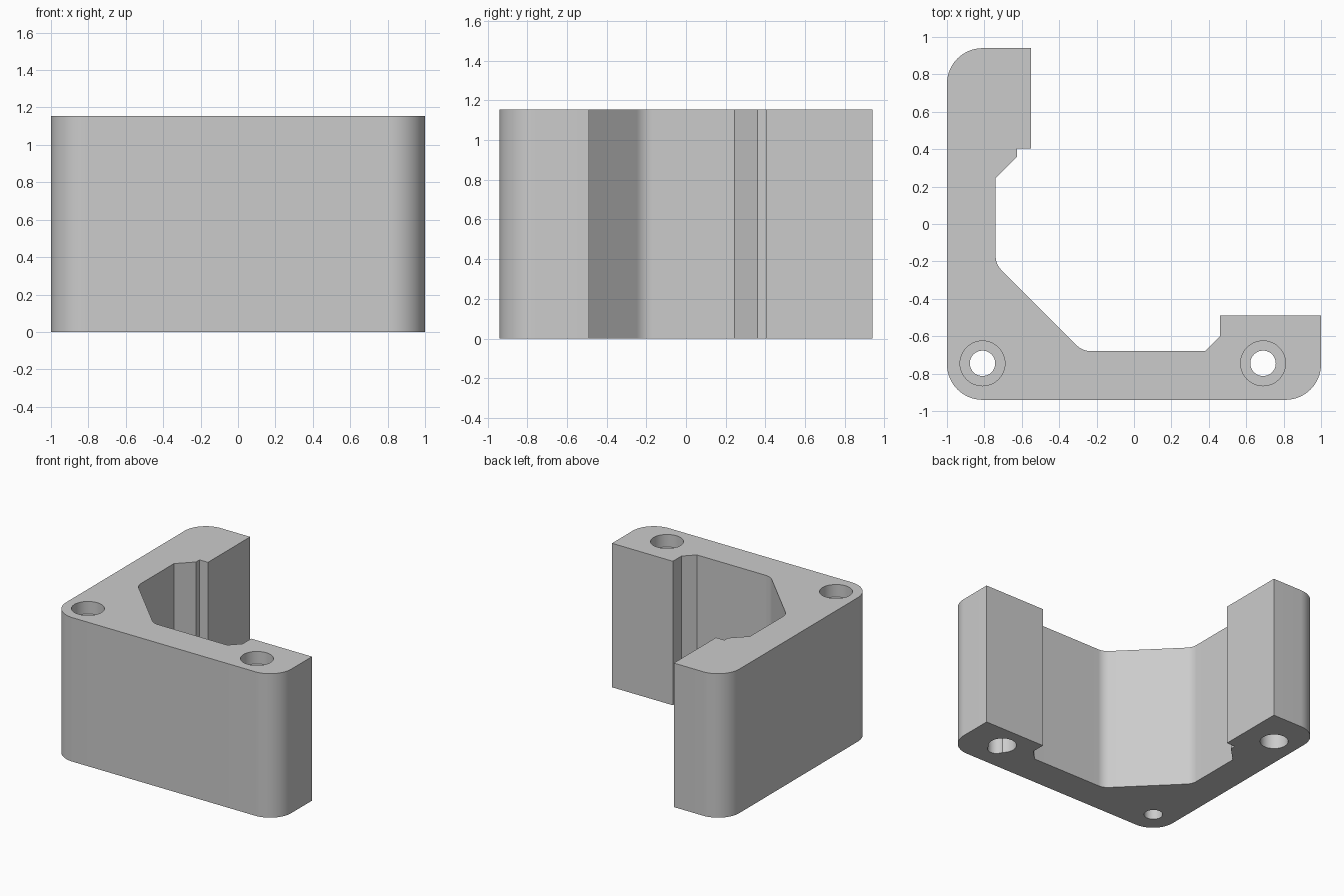
import bpy, bmesh, math
from mathutils import Vector

cube = bpy.data.objects.get("Cube")
if cube:
    bpy.data.objects.remove(cube, do_unlink=True)

HEIGHT = 1.155

gray = bpy.data.materials.new("plain gray")
gray.use_nodes = True
color = (0.6, 0.6, 0.6, 1)
gray.diffuse_color = color
gray.node_tree.nodes["Principled BSDF"].inputs["Base Color"].default_value = color

# Corner bracket profile: x, y, fillet radius
OUTLINE = [
    (-1, 0.94, 0.19), (-1, -0.94, 0.19), (1, -0.94, 0.19),
    (1, -0.49, 0), (0.46, -0.49, 0), (0.46, -0.6, 0), (0.38, -0.68, 0),
    (-0.275, -0.68, 0.11), (-0.74, -0.215, 0.11),
    (-0.74, 0.245, 0), (-0.625, 0.36, 0), (-0.625, 0.405, 0),
    (-0.55, 0.405, 0), (-0.55, 0.94, 0),
]


def fillet(before, corner, after, radius, steps):
    """Points of the arc that rounds one corner of the profile."""
    a, b = (before - corner).normalized(), (after - corner).normalized()
    half = a.angle(b) / 2
    center = corner + (a + b).normalized() * radius / math.sin(half)
    start = (corner + a * radius / math.tan(half) - center).normalized()
    end = (corner + b * radius / math.tan(half) - center).normalized()
    return [center + radius * start.slerp(end, i / steps) for i in range(steps + 1)]


def rounded(outline):
    corners = [Vector((x, y, 0)) for x, y, r in outline]
    points = []
    for i, (x, y, r) in enumerate(outline):
        if r:
            points += fillet(corners[i - 1], corners[i],
                             corners[(i + 1) % len(corners)], r, 16)
        else:
            points.append(corners[i])
    return points


def prism(name, points, bottom, top):
    """Extrude a flat outline from one height to another."""
    bm = bmesh.new()
    base = bm.faces.new([bm.verts.new((p.x, p.y, bottom)) for p in points])
    new = bmesh.ops.extrude_face_region(bm, geom=[base])["geom"]
    verts = [v for v in new if isinstance(v, bmesh.types.BMVert)]
    bmesh.ops.translate(bm, verts=verts, vec=(0, 0, top - bottom))
    bmesh.ops.recalc_face_normals(bm, faces=bm.faces)
    mesh = bpy.data.meshes.new(name)
    bm.to_mesh(mesh)
    bm.free()
    obj = bpy.data.objects.new(name, mesh)
    bpy.context.collection.objects.link(obj)
    mesh.materials.append(gray)
    return obj


bracket = prism("corner_bracket", rounded(OUTLINE), 0, HEIGHT)
bpy.context.view_layer.objects.active = bracket


def drill(x, y, radius, bottom, top, sides=48):
    """Cut a round vertical hole in the bracket."""
    angles = [math.tau * i / sides for i in range(sides)]
    ring = [Vector((x + radius * math.cos(t), y + radius * math.sin(t), 0)) for t in angles]
    cutter = prism("hole_cutter", ring, bottom, top)
    cutter.hide_render = True
    mod = bracket.modifiers.new("hole", 'BOOLEAN')
    mod.operation, mod.solver, mod.object = 'DIFFERENCE', 'EXACT', cutter
    bpy.ops.object.modifier_apply(modifier=mod.name)
    bpy.data.objects.remove(cutter, do_unlink=True)


# Counterbored screw holes
for x in (-0.81, 0.69):
    drill(x, -0.745, 0.068, -0.1, HEIGHT + 0.1)
    drill(x, -0.745, 0.12, HEIGHT - 0.1, HEIGHT + 0.1)

# Blind holes in the underside of both arm ends
for x, y in ((-0.8, 0.645), (0.69, -0.68)):
    drill(x, y, 0.103, -0.1, 0.5)

bpy.ops.object.select_all(action='DESELECT')
bracket.select_set(True)
bpy.ops.object.shade_smooth_by_angle(angle=math.radians(30))
